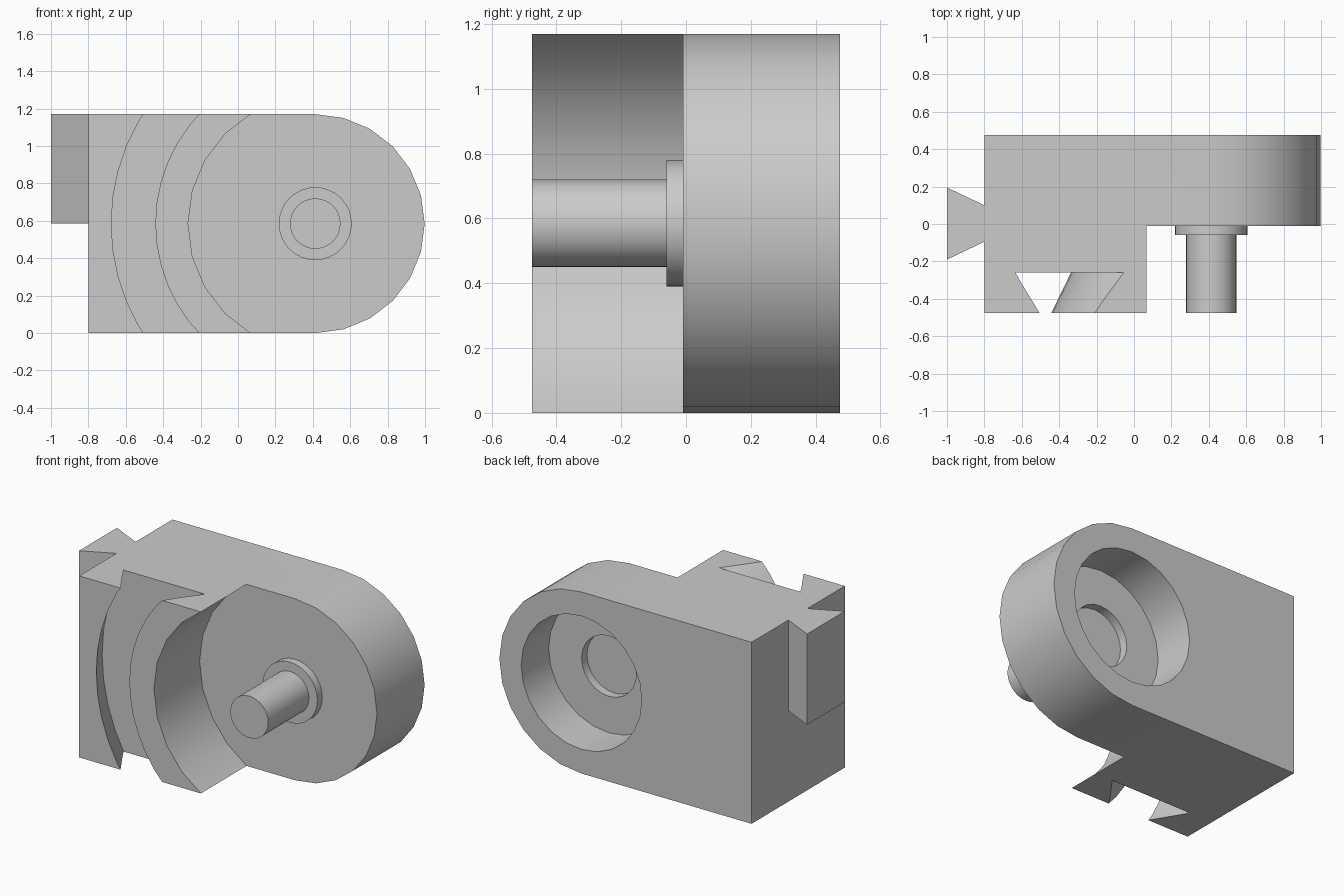
import bpy
import bmesh
from math import sin, cos, pi, radians

cube = bpy.data.objects.get("Cube")
if cube:
    bpy.data.objects.remove(cube, do_unlink=True)

CX, R = 0.413, 0.585          # pivot axis runs along y through (CX, R)
FRONT, BACK, STEP = -0.475, 0.475, -0.01
LEFT = -0.8

grey = bpy.data.materials.new("plain grey")
grey.use_nodes = True
colour = (0.6, 0.6, 0.6, 1)
grey.diffuse_color = colour
grey.node_tree.nodes["Principled BSDF"].inputs["Base Color"].default_value = colour


def finish(name, bm):
    bmesh.ops.recalc_face_normals(bm, faces=bm.faces)
    mesh = bpy.data.meshes.new(name)
    bm.to_mesh(mesh)
    bm.free()
    mesh.materials.append(grey)
    ob = bpy.data.objects.new(name, mesh)
    bpy.context.collection.objects.link(ob)
    return ob


def prism(name, points, offset):
    """Extrude a flat outline by an offset vector."""
    bm = bmesh.new()
    face = bm.faces.new([bm.verts.new(p) for p in points])
    new = bmesh.ops.extrude_face_region(bm, geom=[face])["geom"]
    verts = [v for v in new if isinstance(v, bmesh.types.BMVert)]
    bmesh.ops.translate(bm, verts=verts, vec=offset)
    return finish(name, bm)


def lathe(name, profile, sides, ring=False):
    """Turn a (radius, y) profile about the pivot axis; ends are capped unless it is a ring."""
    bm = bmesh.new()
    loops = []
    for r, y in profile:
        angles = [2 * pi * i / sides for i in range(sides)]
        loops.append([bm.verts.new((CX + r * cos(a), y, R + r * sin(a))) for a in angles])
    pairs = list(zip(loops, loops[1:]))
    if ring:
        pairs.append((loops[-1], loops[0]))
    else:
        bm.faces.new(loops[0])
        bm.faces.new(loops[-1])
    for a, b in pairs:
        for i in range(sides):
            j = (i + 1) % sides
            bm.faces.new((a[i], a[j], b[j], b[i]))
    return finish(name, bm)


def cut(target, cutter):
    mod = target.modifiers.new("cut", 'BOOLEAN')
    mod.operation = 'DIFFERENCE'
    mod.solver = 'EXACT'
    mod.object = cutter
    bpy.context.view_layer.objects.active = target
    bpy.ops.object.modifier_apply(modifier=mod.name)
    bpy.data.objects.remove(cutter, do_unlink=True)


# Body: square at the left, rounded at the right
outline = [(LEFT, FRONT, 2 * R), (LEFT, FRONT, 0)]
for i in range(13):
    a = radians(-90 + 15 * i)
    outline.append((CX + R * cos(a), FRONT, R + R * sin(a)))
body = prism("body", outline, (0, BACK - FRONT, 0))

# Round clearance in front of the pivot plate
cut(body, lathe("clearance_cutter", [(0.68, -0.6), (0.68, STEP)], 24))

# Curved dovetail groove
cut(body, lathe("groove_cutter",
                [(0.867, -0.5), (0.75, -0.26), (1.2, -0.26), (1.078, -0.5)], 48, ring=True))

# Stepped bore in the back
cut(body, lathe("bore_cutter",
                [(0.195, 0.14), (0.195, 0.195), (0.43, 0.195), (0.43, 0.6)], 24))

# Pivot pin with its collar
pin = lathe("pivot_pin",
            [(0.195, STEP), (0.195, -0.06), (0.135, -0.06), (0.135, FRONT)], 32)

# Dovetail tongue on the upper half of the left end
tongue = prism("dovetail_tongue",
               [(-1, 0.195, R), (-1, -0.19, R), (LEFT, -0.095, R), (LEFT, 0.1, R)],
               (0, 0, R))

for ob in (body, pin, tongue):
    bpy.ops.object.select_all(action='DESELECT')
    ob.select_set(True)
    bpy.context.view_layer.objects.active = ob
    bpy.ops.object.shade_smooth_by_angle(angle=radians(30))
